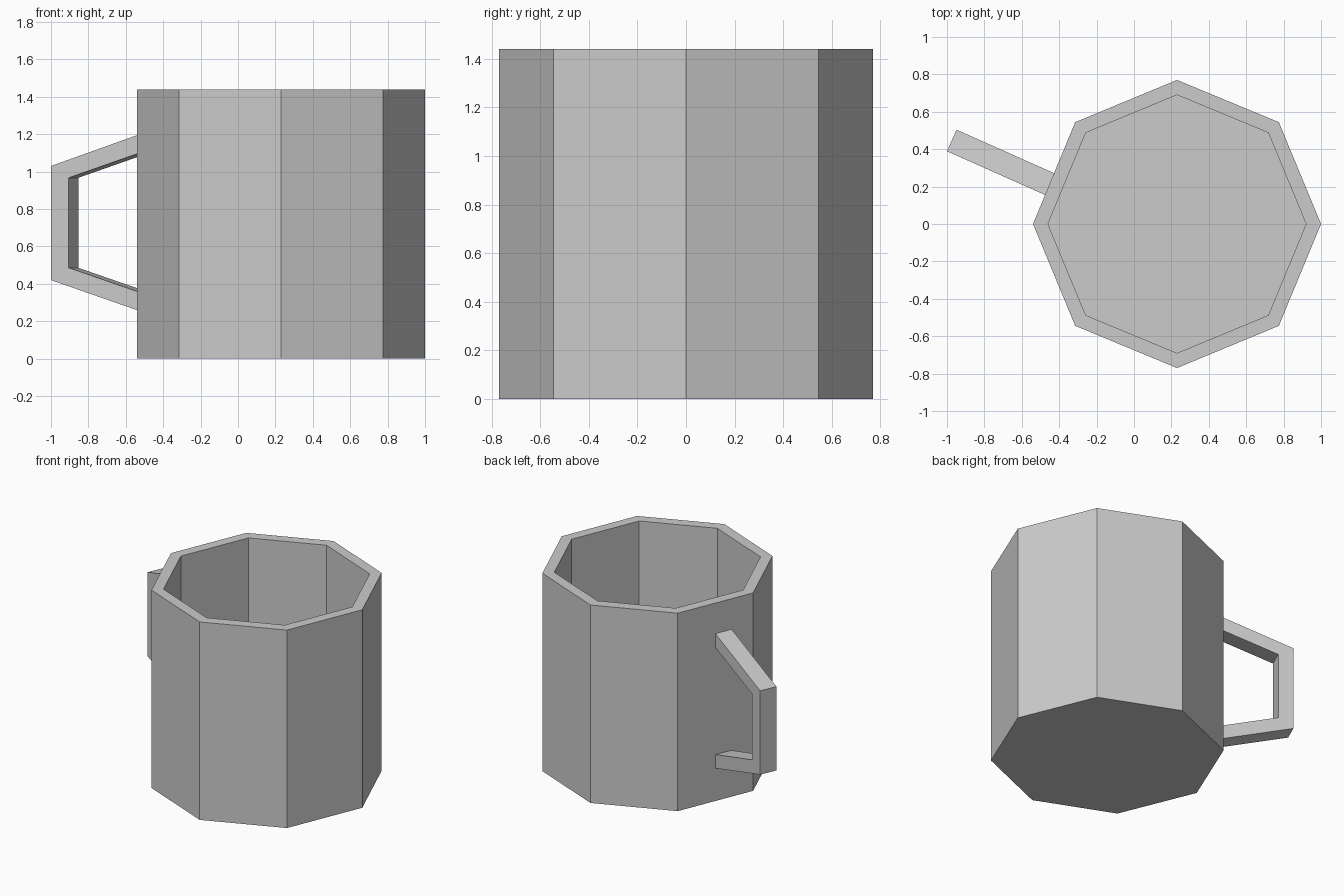
import bpy, bmesh, math
from mathutils import Vector

if "Cube" in bpy.data.objects:
    bpy.data.objects.remove(bpy.data.objects["Cube"])

grey = bpy.data.materials.new("plain grey")
grey.diffuse_color = (0.6, 0.6, 0.6, 1)
grey.use_nodes = True
grey.node_tree.nodes["Principled BSDF"].inputs["Base Color"].default_value = grey.diffuse_color

CENTRE = Vector((0.23, 0, 0))
SIDES, HEIGHT = 8, 1.44


def finish(name, bm):
    bmesh.ops.recalc_face_normals(bm, faces=bm.faces)
    mesh = bpy.data.meshes.new(name)
    bm.to_mesh(mesh)
    bm.free()
    mesh.materials.append(grey)
    obj = bpy.data.objects.new(name, mesh)
    bpy.context.collection.objects.link(obj)
    return obj


def ring(bm, radius, z):
    return [bm.verts.new(CENTRE + Vector((radius * math.cos(i * math.tau / SIDES),
                                          radius * math.sin(i * math.tau / SIDES), z)))
            for i in range(SIDES)]


# Octagonal cup: outside wall, rim, inside wall, floor
bm = bmesh.new()
rings = [ring(bm, r, z) for r, z in ((0.77, 0), (0.77, HEIGHT), (0.69, HEIGHT), (0.69, 0.08))]
bm.faces.new(rings[0])
for low, high in zip(rings, rings[1:]):
    for i in range(SIDES):
        j = (i + 1) % SIDES
        bm.faces.new((low[i], low[j], high[j], high[i]))
bm.faces.new(rings[-1])
finish("cup", bm)

# Angular handle: a flat bar swept along a bracket profile (distance out, height)
outer = [(0.695, 1.222), (1.282, 1.03), (1.282, 0.42), (0.695, 0.233)]
inner = [(0.695, 1.122), (1.178, 0.967), (1.178, 0.486), (0.695, 0.333)]
angle = math.radians(156)
out = Vector((math.cos(angle), math.sin(angle), 0))
side = Vector((math.sin(angle), -math.cos(angle), 0))

bm = bmesh.new()
sections = []
for o, n in zip(outer, inner):
    sections.append([bm.verts.new(CENTRE + out * r + side * s + Vector((0, 0, z)))
                     for (r, z), s in ((o, -0.145), (o, -0.019), (n, -0.019), (n, -0.145))])
for a, b in zip(sections, sections[1:]):
    for i in range(4):
        j = (i + 1) % 4
        bm.faces.new((a[i], a[j], b[j], b[i]))
bm.faces.new(sections[0])
bm.faces.new(sections[-1])
finish("handle", bm)
